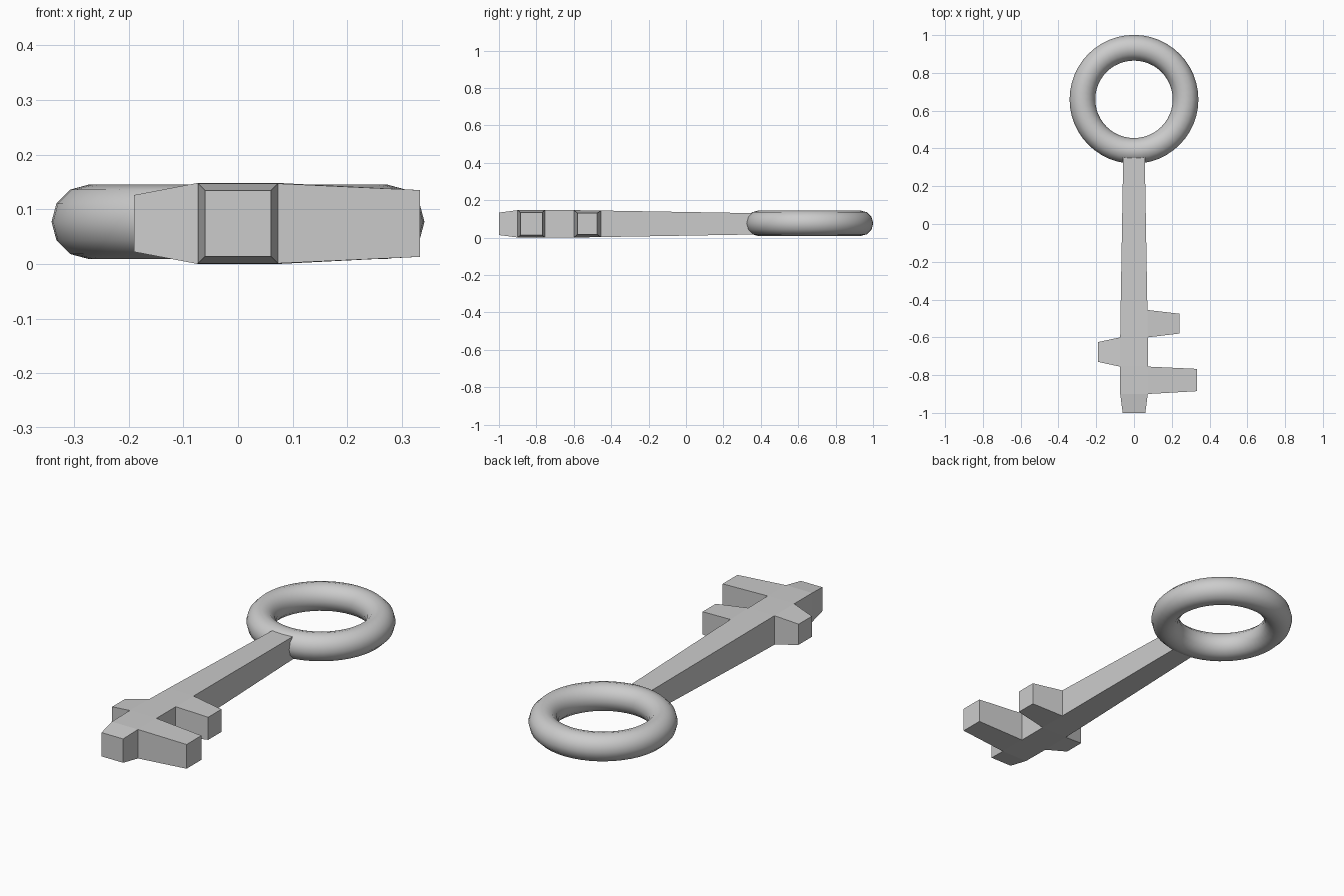
import bpy, bmesh
from mathutils import Vector

if "Cube" in bpy.data.objects:
    bpy.data.objects.remove(bpy.data.objects["Cube"])

ZC = 0.074

# Ring handle
bpy.ops.mesh.primitive_torus_add(location=(0, 0.66, 0.077), major_radius=0.273,
                                 minor_radius=0.068, major_segments=48, minor_segments=12)
ring = bpy.context.object
ring.name = "ring_handle"
bpy.ops.object.shade_smooth_by_angle(angle=0.7)

# Tapered square shaft, lofted through sections (y, half width)
sections = [(-1.0, 0.06), (-0.9, 0.073), (-0.755, 0.074), (-0.6, 0.073),
            (-0.455, 0.071), (0.36, 0.057)]
bm = bmesh.new()
loops = [[bm.verts.new((sx * h, y, ZC + sz * h))
          for sx, sz in ((1, -1), (1, 1), (-1, 1), (-1, -1))] for y, h in sections]
sides = []
for a, b in zip(loops, loops[1:]):
    sides.append([bm.faces.new((a[i], a[(i + 1) % 4], b[(i + 1) % 4], b[i]))
                  for i in range(4)])
bm.faces.new(loops[0])
bm.faces.new(loops[-1][::-1])
bmesh.ops.recalc_face_normals(bm, faces=bm.faces[:])


# Tapered tooth pulled out of one side face of the shaft
def tooth(face, x, y0, y1, half):
    mid = face.calc_center_median()
    new = bmesh.ops.extrude_discrete_faces(bm, faces=[face])["faces"][0]
    for v in new.verts:
        v.co = Vector((x, y0 if v.co.y < mid.y else y1,
                       ZC + (half if v.co.z > mid.z else -half)))


tooth(sides[1][0], 0.333, -0.885, -0.767, 0.061)
tooth(sides[3][0], 0.24, -0.58, -0.475, 0.057)
tooth(sides[2][2], -0.19, -0.73, -0.625, 0.052)

bmesh.ops.recalc_face_normals(bm, faces=bm.faces[:])
mesh = bpy.data.meshes.new("shaft_with_teeth")
bm.to_mesh(mesh)
bm.free()
shaft = bpy.data.objects.new("shaft_with_teeth", mesh)
bpy.context.collection.objects.link(shaft)
